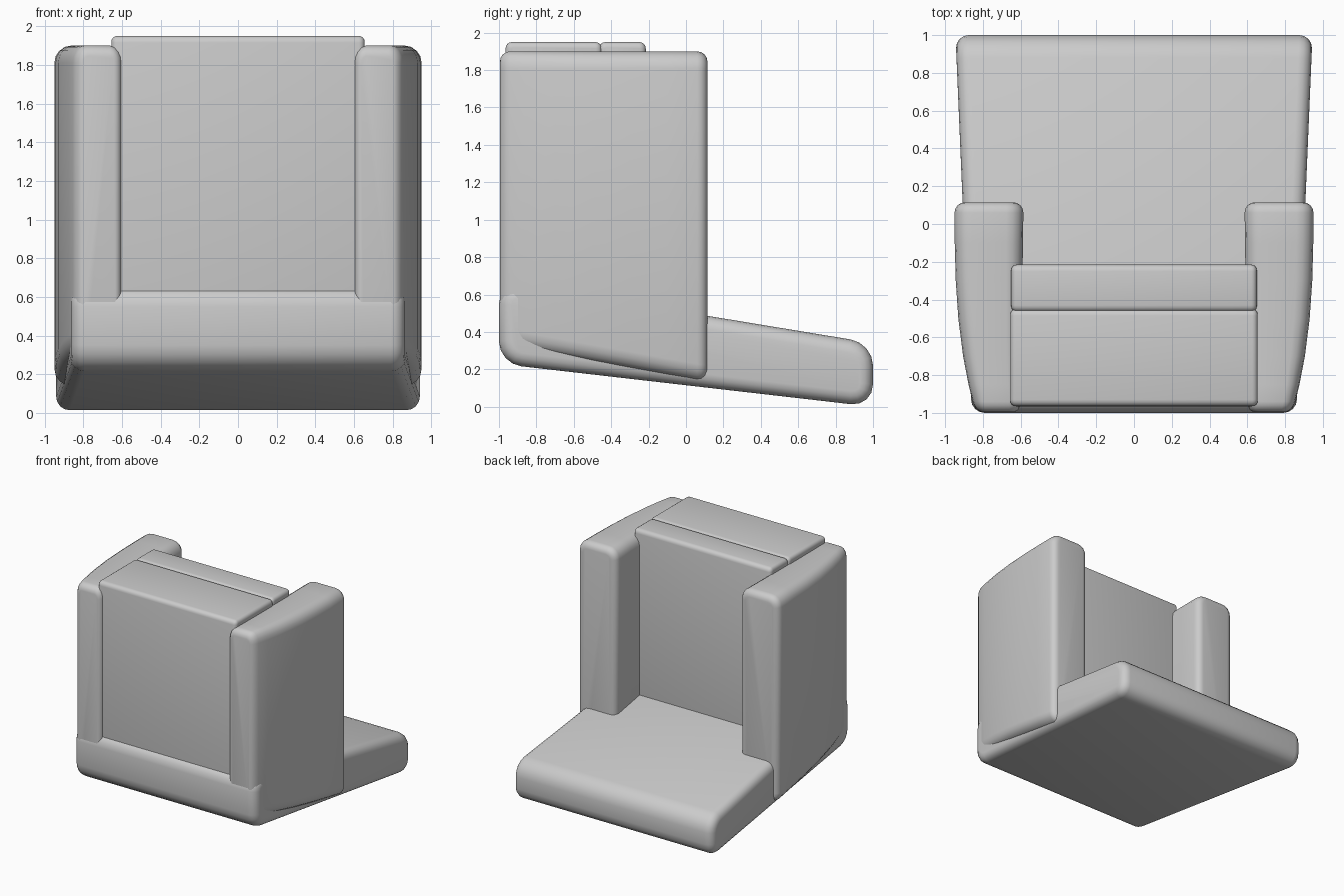
import bpy, bmesh
from mathutils import Vector

cube = bpy.data.objects.get("Cube")
if cube:
    bpy.data.objects.remove(cube, do_unlink=True)

fabric = bpy.data.materials.new("light_grey_fabric")
fabric.use_nodes = True
colour = (0.6, 0.6, 0.6, 1)
fabric.diffuse_color = colour
fabric.node_tree.nodes["Principled BSDF"].inputs["Base Color"].default_value = colour


def cushion(name, profile, widths, axis, long_r, end_r, cuts=(), shape=None):
    """Sweep a (u, z) profile along x or y, round its edges, then shape it.
    widths gives the two ends of the sweep at each profile point."""
    bm = bmesh.new()
    rings = []
    for end in (0, 1):
        ring = []
        for (u, z), w in zip(profile, widths):
            co = (w[end], u, z) if axis == "x" else (u, w[end], z)
            ring.append(bm.verts.new(co))
        rings.append(ring)
    n = len(profile)
    caps = [bm.faces.new(r) for r in rings]
    for i in range(n):
        j = (i + 1) % n
        bm.faces.new((rings[0][i], rings[0][j], rings[1][j], rings[1][i]))
    bmesh.ops.recalc_face_normals(bm, faces=bm.faces)
    # round the long edges first, then the rims of the two ends
    cap_edges = {e for f in caps for e in f.edges}
    bmesh.ops.bevel(bm, geom=[e for e in bm.edges if e not in cap_edges],
                    offset=long_r, segments=4, profile=0.5, affect="EDGES",
                    clamp_overlap=True)
    direction = Vector((1, 0, 0)) if axis == "x" else Vector((0, 1, 0))
    ends = [f for f in bm.faces if abs(f.normal.dot(direction)) > 0.9]
    rims = list({e for f in ends for e in f.edges})
    bmesh.ops.bevel(bm, geom=rims, offset=end_r, segments=4, profile=0.5,
                    affect="EDGES", clamp_overlap=True)
    for c in cuts:
        bmesh.ops.bisect_plane(bm, geom=bm.verts[:] + bm.edges[:] + bm.faces[:],
                               plane_co=direction * c, plane_no=direction)
    if shape:
        for v in bm.verts:
            shape(v.co)
    bmesh.ops.recalc_face_normals(bm, faces=bm.faces)
    mesh = bpy.data.meshes.new(name)
    bm.to_mesh(mesh)
    bm.free()
    mesh.materials.append(fabric)
    obj = bpy.data.objects.new(name, mesh)
    bpy.context.collection.objects.link(obj)
    bpy.ops.object.select_all(action="DESELECT")
    obj.select_set(True)
    bpy.context.view_layer.objects.active = obj
    bpy.ops.object.shade_smooth_by_angle(angle=0.9)
    return obj


# Tilted, tapered backrest that the chair lies on
front, back = (-0.86, 0.86), (-0.945, 0.945)
cushion("backrest", [(-1, 0.23), (-1, 0.67), (1, 0.34), (1, 0)],
        [front, front, back, back], "x", 0.12, 0.07)


# Arms: outer side curves inward towards the front, bottom follows the backrest
def arm_curve(co):
    u = min(max((0.11 - co.y) / 1.1, 0), 1)
    t = (abs(co.x) - 0.585) / 0.365
    shift = 0.11 * u ** 2.9 * t - 0.015 * u * (1 - t)
    co.x -= shift if co.x > 0 else -shift
    if co.z < 0.5:
        co.z += 0.2 * u


for side, name in ((1, "left_arm"), (-1, "right_arm")):
    outline = [(0.585 * side, 0.13), (0.95 * side, 0.13),
               (0.95 * side, 1.9), (0.585 * side, 1.9)]
    cushion(name, outline, [(-0.995, 0.115)] * 4, "y", 0.09, 0.055,
            [-0.85, -0.7, -0.5, -0.3, -0.1], arm_curve)

# Seat base and the thinner seat cushion resting against it
for name, y0, y1, w in (("seat_base", -0.965, -0.45, 0.655),
                        ("seat_cushion", -0.465, -0.215, 0.65)):
    cushion(name, [(y0, 0.35), (y0, 1.95), (y1, 1.95), (y1, 0.35)],
            [(-w, w)] * 4, "x", 0.035, 0.03)
